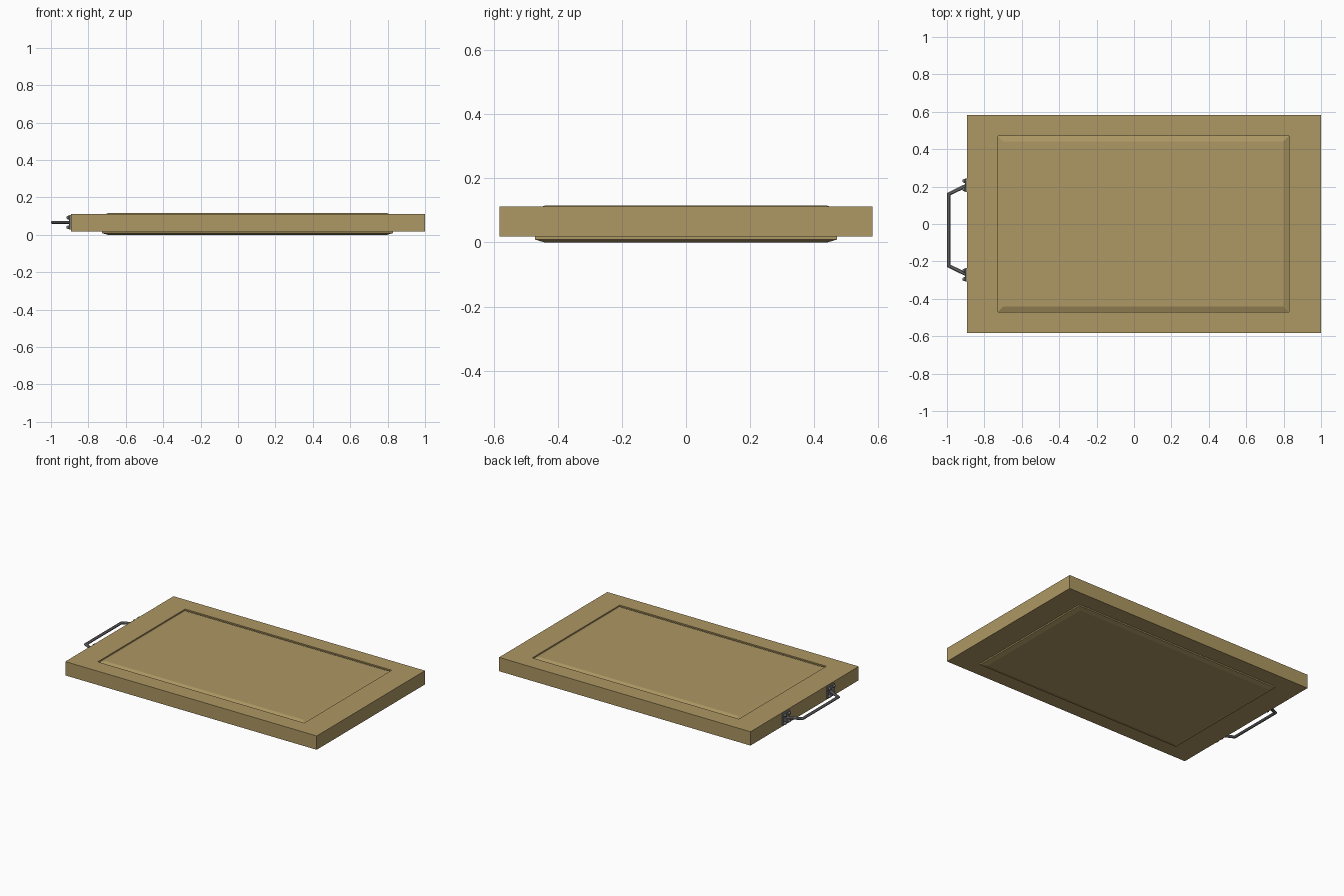
import bpy, bmesh, math
from mathutils import Vector

if "Cube" in bpy.data.objects:
    bpy.data.objects.remove(bpy.data.objects["Cube"])


def material(name, rgb):
    m = bpy.data.materials.new(name)
    m.diffuse_color = (*rgb, 1)
    m.use_nodes = True
    m.node_tree.nodes["Principled BSDF"].inputs["Base Color"].default_value = m.diffuse_color
    return m


WOOD = material("tan wood", (0.42, 0.31, 0.125))
METAL = material("grey metal", (0.20, 0.20, 0.205))


def finish(name, bm, mat):
    bmesh.ops.recalc_face_normals(bm, faces=bm.faces)
    me = bpy.data.meshes.new(name)
    bm.to_mesh(me)
    bm.free()
    me.materials.append(mat)
    ob = bpy.data.objects.new(name, me)
    bpy.context.collection.objects.link(ob)
    return ob


def loft(name, loops, mat, caps=True, ring=False):
    """Skin a list of point loops, capped or closed back on itself."""
    bm = bmesh.new()
    vs = [[bm.verts.new(p) for p in lp] for lp in loops]
    pairs = list(zip(vs, vs[1:])) + ([(vs[-1], vs[0])] if ring else [])
    for a, b in pairs:
        n = len(a)
        for i in range(n):
            j = (i + 1) % n
            bm.faces.new((a[i], a[j], b[j], b[i]))
    if caps and not ring:
        bm.faces.new(vs[0])
        bm.faces.new(vs[-1])
    return finish(name, bm, mat)


def rect(x0, x1, y, z):
    return [(x0, -y, z), (x1, -y, z), (x1, y, z), (x0, y, z)]


# Door frame with a rectangular opening
LO, HI = 0.018, 0.112
outer, inner = (-0.893, 1.0, 0.582), (-0.727, 0.828, 0.470)
loft("door_frame", [rect(*outer, LO), rect(*outer, HI),
                    rect(*inner, HI), rect(*inner, LO)], WOOD, ring=True)

# Chamfered panel, sunk at its rim on top and standing proud below
rim, flat = (-0.728, 0.829, 0.471), (-0.697, 0.798, 0.440)
loft("raised_panel", [rect(*flat, 0.0), rect(*rim, 0.009),
                      rect(*rim, 0.103), rect(*flat, 0.115)], WOOD)

# Bent handle bar, eight-sided, mitred at the bends
CY, CZ = -0.032, 0.066
path = [Vector(p) for p in [(-0.898, CY + 0.237, CZ), (-0.99, CY + 0.192, CZ),
                            (-0.99, CY - 0.192, CZ), (-0.898, CY - 0.237, CZ)]]
loops = []
for i, p in enumerate(path):
    d0 = (p - path[i - 1]).normalized() if i else None
    d1 = (path[i + 1] - p).normalized() if i < len(path) - 1 else None
    t = ((d0 or d1) + (d1 or d0)).normalized()
    side = Vector((-t.y, t.x, 0)) / t.dot(d0 or d1)
    loops.append([p + side * 0.0105 * math.cos(a) + Vector((0, 0, 0.009 * math.sin(a)))
                  for a in [math.pi / 8 + k * math.pi / 4 for k in range(8)]])
loft("handle_bar", loops, METAL)


# Mounting plates with a domed screw at each corner
def disc(x, y, z, r, n=10):
    return [(x, y + r * math.cos(2 * math.pi * k / n), z + r * math.sin(2 * math.pi * k / n))
            for k in range(n)]


def plate(x, y, h, v):
    return [(x, y - h, CZ - v), (x, y + h, CZ - v), (x, y + h, CZ + v), (x, y - h, CZ + v)]


for tag, s in (("back", 1), ("front", -1)):
    y = CY + s * 0.24
    loft(tag + "_mount_plate", [plate(-0.890, y, 0.036, 0.039),
                                plate(-0.901, y, 0.036, 0.039),
                                plate(-0.904, y, 0.032, 0.035)], METAL)
    for i, (sy, sz) in enumerate([(-1, -1), (-1, 1), (1, -1), (1, 1)]):
        cy, cz = y + sy * 0.023, CZ + sz * 0.026
        loft(f"{tag}_screw_{i + 1}", [disc(-0.900, cy, cz, 0.011), disc(-0.909, cy, cz, 0.0105),
                                      disc(-0.916, cy, cz, 0.006)], METAL)
